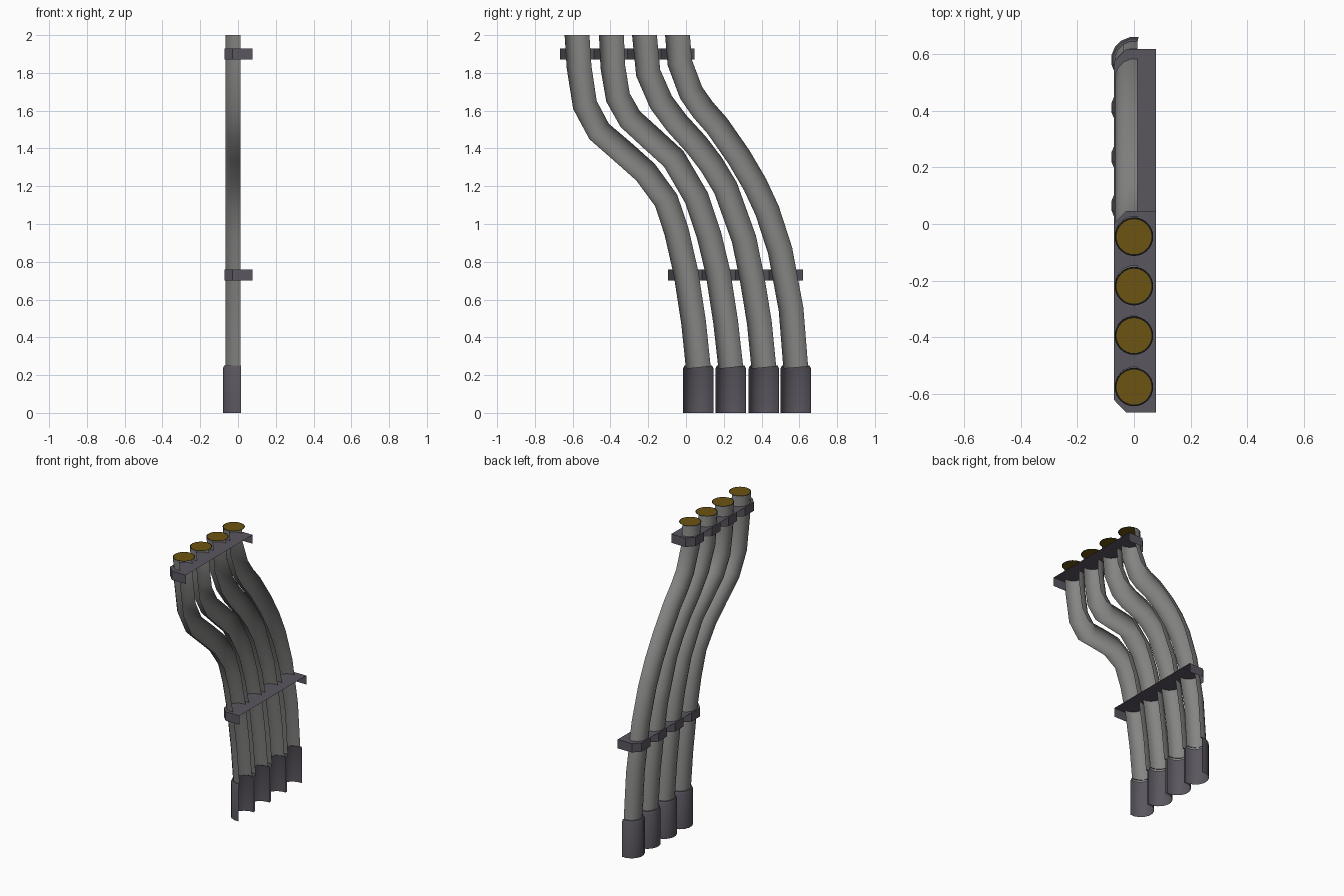
import bpy, bmesh, math
from mathutils import Vector

if "Cube" in bpy.data.objects:
    bpy.data.objects.remove(bpy.data.objects["Cube"])


def material(name, col):
    m = bpy.data.materials.new(name)
    m.diffuse_color = (*col, 1)
    m.use_nodes = True
    m.node_tree.nodes["Principled BSDF"].inputs["Base Color"].default_value = m.diffuse_color
    return m


GREY = material("pipe_grey", (0.235, 0.235, 0.23))
DARK = material("dark_violet_grey", (0.105, 0.093, 0.115))
BRONZE = material("bronze", (0.15, 0.088, 0.006))
BLACK = material("rim_black", (0.008, 0.008, 0.007))


def finish(name, bm, mats, smooth=None):
    me = bpy.data.meshes.new(name)
    bm.to_mesh(me)
    bm.free()
    for m in mats:
        me.materials.append(m)
    ob = bpy.data.objects.new(name, me)
    bpy.context.collection.objects.link(ob)
    if smooth:
        bpy.ops.object.select_all(action='DESELECT')
        ob.select_set(True)
        bpy.context.view_layer.objects.active = ob
        bpy.ops.object.shade_smooth_by_angle(angle=math.radians(smooth))
    return ob


# slightly more than half of a 16-sided ring, open towards +x
ARC = [math.radians(78.75 + 22.5 * i) for i in range(10)]


def half_shell(name, stations, mat, smooth):
    """stations: (centre y, centre z, radius, tangent in yz)"""
    bm = bmesh.new()
    rings = []
    for y, z, r, t in stations:
        n = Vector((t[1], -t[0])).normalized()
        rings.append([bm.verts.new((r * math.cos(a),
                                    y + n.x * r * math.sin(a),
                                    z + n.y * r * math.sin(a))) for a in ARC])
    for lo, hi in zip(rings, rings[1:]):
        for i in range(len(ARC) - 1):
            bm.faces.new((lo[i], lo[i + 1], hi[i + 1], hi[i]))
    return finish(name, bm, [mat], smooth)


# centre lines (y, z) of the four bent pipes, bottom to top
PATHS = [
    [(.065, .24), (.04, .48), (0, .74), (-.05, .96), (-.105, 1.125), (-.215, 1.275),
     (-.335, 1.382), (-.46, 1.49), (-.535, 1.63), (-.566, 1.83), (-.577, 2)],
    [(.237, .24), (.21, .48), (.17, .74), (.122, .94), (.055, 1.14), (-.065, 1.345),
     (-.18, 1.45), (-.295, 1.555), (-.36, 1.67), (-.387, 1.83), (-.395, 2)],
    [(.412, .24), (.388, .48), (.352, .7), (.307, .92), (.21, 1.19), (.135, 1.315),
     (.055, 1.42), (-.05, 1.535), (-.132, 1.645), (-.2, 1.8), (-.22, 2)],
    [(.581, .24), (.556, .55), (.498, .86), (.43, 1.07), (.365, 1.21), (.28, 1.355),
     (.165, 1.52), (.09, 1.605), (.027, 1.695), (-.033, 1.855), (-.045, 2)],
]
R = 0.067

for k, path in enumerate(PATHS, 1):
    pts = [Vector(p) for p in path]
    st = []
    for i, p in enumerate(pts):
        if i == len(pts) - 1:
            t = Vector((0, 1))
        elif i == 0:
            t = (pts[1] - p).normalized()
        else:
            t = (p - pts[i - 1]).normalized() + (pts[i + 1] - p).normalized()
        st.append((p.x, p.y, R, t))
    half_shell(f"pipe_{k}", st, GREY, 40)

    # bottom sleeve
    y, up = pts[0].x, (0, 1)
    half_shell(f"sleeve_{k}", [(y, 0, .0815, up), (y, .236, .0815, up),
                               (y, .25, .075, up), (y, .25, .064, up)], DARK, 30)

    # flat round end cap with a black rim
    bm = bmesh.new()
    bmesh.ops.create_circle(bm, cap_ends=True, segments=32, radius=R + .001)
    bmesh.ops.inset_region(bm, faces=bm.faces[:], thickness=.006, use_boundary=True)
    for f in bm.faces:
        f.material_index = 0 if len(f.verts) > 4 else 1
    bmesh.ops.translate(bm, verts=bm.verts, vec=(0, pts[-1].x, 2))
    finish(f"end_cap_{k}", bm, [BRONZE, BLACK])


def bracket(name, y0, z0, z1):
    """Top plate with a scalloped skirt, open towards +x and below."""
    step, half = .177, .0465
    outline = [(.077, y0), (-.028, y0)]
    for i in range(4):
        c = y0 + .091 + i * step
        outline += [(-.071, c - half), (-.071, c + half)]
        if i < 3:
            outline.append((-.028, c + step / 2))
    y1 = y0 + .182 + 3 * step
    outline += [(-.028, y1), (.077, y1)]
    bm = bmesh.new()
    top = [bm.verts.new((x, y, z1)) for x, y in outline]
    low = [bm.verts.new((x, y, z0)) for x, y in outline]
    plate = bm.faces.new(top[::-1])
    for i in range(len(top) - 1):
        bm.faces.new((low[i], top[i], top[i + 1], low[i + 1]))
    bmesh.ops.triangulate(bm, faces=[plate])
    finish(name, bm, [DARK])


bracket("upper_bracket", -.667, 1.87, 1.93)
bracket("lower_bracket", -.094, .7, .76)
